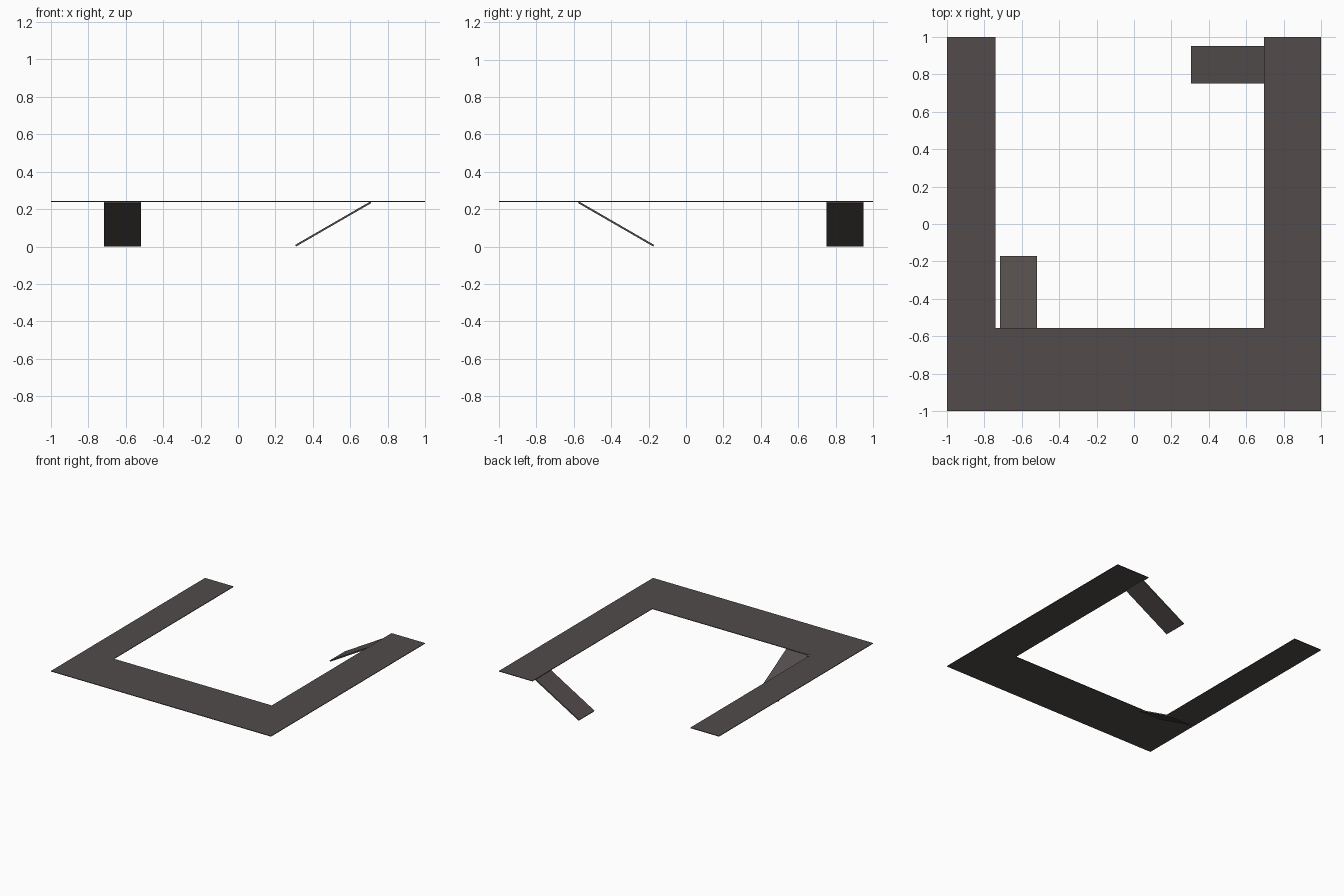
import bpy, bmesh, math
from mathutils import Vector

if "Cube" in bpy.data.objects:
    bpy.data.objects.remove(bpy.data.objects["Cube"])

dark = bpy.data.materials.new("dark warm grey")
dark.diffuse_color = (0.085, 0.072, 0.071, 1)
dark.use_nodes = True
dark.node_tree.nodes["Principled BSDF"].inputs["Base Color"].default_value = dark.diffuse_color


def extruded(name, outline, offset):
    """Solid made by sweeping a planar outline along an offset."""
    bm = bmesh.new()
    face = bm.faces.new([bm.verts.new(p) for p in outline])
    result = bmesh.ops.extrude_face_region(bm, geom=[face], use_keep_orig=True)
    verts = [v for v in result["geom"] if isinstance(v, bmesh.types.BMVert)]
    bmesh.ops.translate(bm, verts=verts, vec=offset)
    bmesh.ops.recalc_face_normals(bm, faces=bm.faces)
    mesh = bpy.data.meshes.new(name)
    bm.to_mesh(mesh)
    bm.free()
    mesh.materials.append(dark)
    obj = bpy.data.objects.new(name, mesh)
    bpy.context.collection.objects.link(obj)
    return obj


def ramp(name, foot, direction, width, length=0.465, thick=0.01, angle=30):
    """Sloped thin plank rising from its foot along a horizontal direction."""
    a = math.radians(angle)
    d, up = Vector(direction), Vector((0, 0, 1))
    along = (d * math.cos(a) + up * math.sin(a)) * length
    normal = (up * math.cos(a) - d * math.sin(a)) * thick
    f = Vector(foot)
    extruded(name, [f, f + along, f + along + normal, f + normal], Vector(width))


# U-shaped raised walkway
Z, T = 0.239, 0.005
walk = [(-1, -1), (1, -1), (1, 1), (0.695, 1), (0.695, -0.555),
        (-0.74, -0.555), (-0.74, 1), (-1, 1)]
extruded("walkway", [(x, y, Z) for x, y in walk], Vector((0, 0, T)))

# Two ramps leading up to it
ramp("right_ramp", (0.31, 0.752, 0), (1, 0, 0), (0, 0.198, 0))
ramp("front_ramp", (-0.716, -0.175, 0), (0, -1, 0), (0.198, 0, 0))
